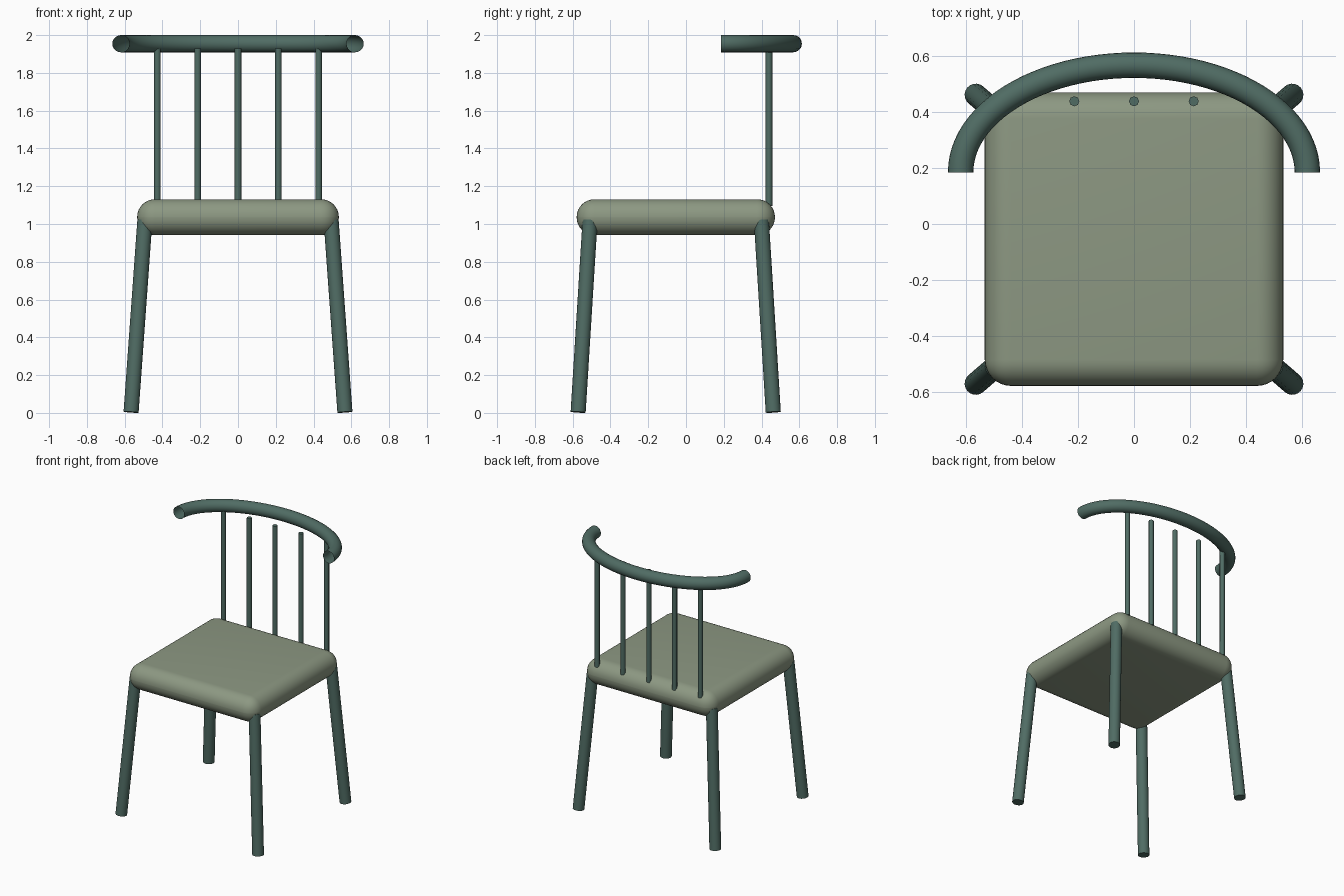
import bpy, bmesh, math
from mathutils import Vector, Matrix

if "Cube" in bpy.data.objects:
    bpy.data.objects.remove(bpy.data.objects["Cube"])


def material(name, rgb):
    m = bpy.data.materials.new(name)
    m.diffuse_color = (*rgb, 1.0)
    m.use_nodes = True
    m.node_tree.nodes["Principled BSDF"].inputs["Base Color"].default_value = m.diffuse_color
    return m


SAGE = material("sage seat", (0.265, 0.315, 0.225))
GREEN = material("dark green frame", (0.080, 0.150, 0.127))


def finish(name, bm, mat, angle=40):
    bmesh.ops.recalc_face_normals(bm, faces=bm.faces[:])
    mesh = bpy.data.meshes.new(name)
    bm.to_mesh(mesh)
    bm.free()
    mesh.materials.append(mat)
    ob = bpy.data.objects.new(name, mesh)
    bpy.context.collection.objects.link(ob)
    bpy.ops.object.select_all(action='DESELECT')
    ob.select_set(True)
    bpy.context.view_layer.objects.active = ob
    bpy.ops.object.shade_smooth_by_angle(angle=math.radians(angle))
    return ob


def rod(name, a, b, radius, sides):
    """Capped cylinder between two points."""
    a, b = Vector(a), Vector(b)
    d = b - a
    turn = d.to_track_quat('Z', 'Y').to_matrix().to_4x4()
    bm = bmesh.new()
    bmesh.ops.create_cone(bm, cap_ends=True, segments=sides, radius1=radius,
                          radius2=radius, depth=d.length,
                          matrix=Matrix.Translation((a + b) / 2) @ turn)
    return finish(name, bm, GREEN, 50)


# Seat: thick cushion with fully rounded edges
bm = bmesh.new()
bmesh.ops.create_cube(bm, size=1, matrix=Matrix.Translation((0, -0.054, 1.036))
                      @ Matrix.Diagonal((1.068, 1.05, 0.19, 1)))
bmesh.ops.bevel(bm, geom=bm.edges[:], offset=0.094, segments=8, profile=0.5,
                affect='EDGES')
finish("seat", bm, SAGE)

# Legs: splayed outward, tops buried in the seat corners
for sx, side in ((-1, "left"), (1, "right")):
    rod(f"front_leg_{side}", (sx * 0.566, -0.571, 0.004),
        (sx * 0.493, -0.508, 1.02), 0.04, 20)
    rod(f"back_leg_{side}", (sx * 0.566, 0.462, 0.004),
        (sx * 0.493, 0.399, 1.02), 0.04, 20)

# Back spindles
for i in range(5):
    x = (i - 2) * 0.2135
    rod(f"back_spindle_{i + 1}", (x, 0.439, 1.095), (x, 0.439, 1.93), 0.018, 8)

# Top rail: open tube swept along half an ellipse
A, B, R, STEPS, SIDES = 0.62, 0.383, 0.0455, 48, 20
bm = bmesh.new()
rings = []
for i in range(STEPS + 1):
    t = math.pi * i / STEPS
    centre = Vector((A * math.cos(t), 0.185 + B * math.sin(t), 1.9545))
    out = Vector((B * math.cos(t), A * math.sin(t), 0)).normalized()
    rings.append([bm.verts.new(centre + out * R * math.cos(u)
                               + Vector((0, 0, R * math.sin(u))))
                  for u in (2 * math.pi * k / SIDES for k in range(SIDES))])
for r0, r1 in zip(rings, rings[1:]):
    for k in range(SIDES):
        n = (k + 1) % SIDES
        bm.faces.new((r0[k], r0[n], r1[n], r1[k]))
finish("top_rail", bm, GREEN)
